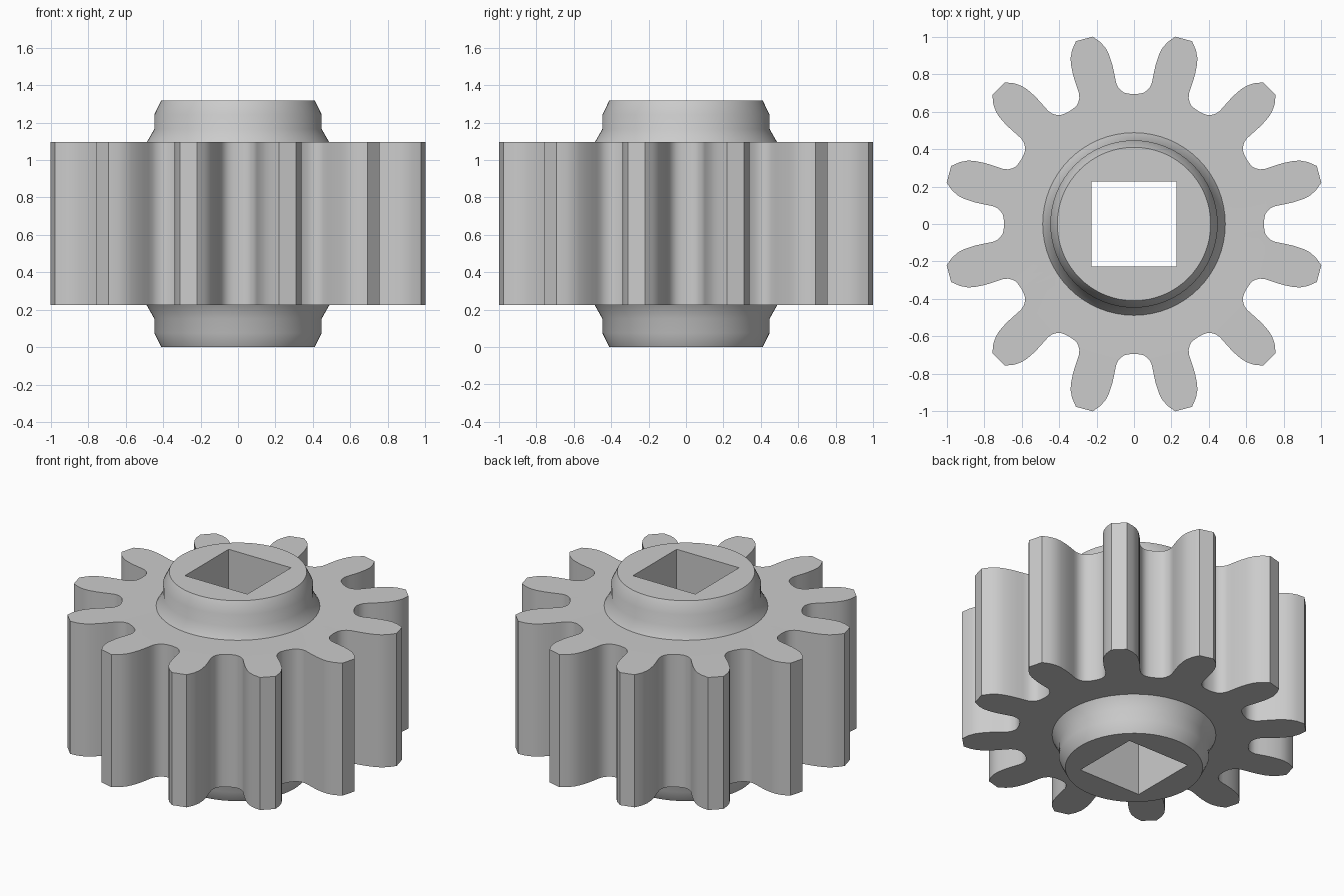
import bpy
import bmesh
import math

if "Cube" in bpy.data.objects:
    bpy.data.objects.remove(bpy.data.objects["Cube"], do_unlink=True)

TEETH = 12
HEIGHT = 1.318
GEAR_BOTTOM, GEAR_TOP = 0.224, 1.094 + 0.002
BORE = 0.227

# Half tooth, from root to tip: (half angle in degrees, radius)
FLANK = [(15, 0.694), (12.6, 0.697), (10.9, 0.703), (9.6, 0.715),
         (8.5, 0.733), (7.85, 0.755), (7.65, 0.785), (7.5, 0.82),
         (7.2, 0.865), (6.6, 0.915), (5.9, 0.95), (4.6, 0.987), (2.6, 1.025)]

# Lower collar: (radius, height)
COLLAR = [(0.41, 0.0), (0.447, 0.075), (0.447, 0.152), (0.488, GEAR_BOTTOM)]


def polar(angle, radius):
    a = math.radians(angle)
    return radius * math.cos(a), radius * math.sin(a)


def gear_outline():
    points = []
    for i in range(TEETH):
        middle = (i + 0.5) * 360 / TEETH
        points += [polar(middle - a, r) for a, r in FLANK]
        # The shared root point belongs to the next tooth
        points += [polar(middle + a, r) for a, r in reversed(FLANK[1:])]
    return points


def circle(radius, sides=64):
    return [polar(i * 360 / sides, radius) for i in range(sides)]


def add_loop(bm, points, z):
    verts = [bm.verts.new((x, y, z)) for x, y in points]
    edges = [bm.edges.new((v, verts[(i + 1) % len(verts)])) for i, v in enumerate(verts)]
    return verts, edges


def wall(bm, lower, upper):
    a, b = lower[0], upper[0]
    for i in range(len(a)):
        j = (i + 1) % len(a)
        bm.faces.new((a[i], a[j], b[j], b[i]))


def flat_ring(bm, outer, inner):
    bmesh.ops.triangle_fill(bm, edges=outer[1] + inner[1], use_beauty=True, normal=(0, 0, 1))


bm = bmesh.new()
square = [(BORE, BORE), (-BORE, BORE), (-BORE, -BORE), (BORE, -BORE)]

# Stepped collars, mirrored below and above the toothed body
lower = [add_loop(bm, circle(r), z) for r, z in COLLAR]
upper = [add_loop(bm, circle(r), HEIGHT - z) for r, z in COLLAR]
for collar in (lower, upper):
    for first, second in zip(collar, collar[1:]):
        wall(bm, first, second)

# Toothed body
outline = gear_outline()
teeth_low = add_loop(bm, outline, GEAR_BOTTOM)
teeth_high = add_loop(bm, outline, GEAR_TOP)
wall(bm, teeth_low, teeth_high)
flat_ring(bm, teeth_low, lower[-1])
flat_ring(bm, teeth_high, upper[-1])

# Square through bore and the collar end faces
bore_low = add_loop(bm, square, 0)
bore_high = add_loop(bm, square, HEIGHT)
wall(bm, bore_low, bore_high)
flat_ring(bm, lower[0], bore_low)
flat_ring(bm, upper[0], bore_high)

bmesh.ops.recalc_face_normals(bm, faces=bm.faces[:])
mesh = bpy.data.meshes.new("pinion_gear")
bm.to_mesh(mesh)
bm.free()
gear = bpy.data.objects.new("pinion_gear", mesh)
bpy.context.collection.objects.link(gear)

# Plain grey material
grey = bpy.data.materials.new("plain grey")
grey.use_nodes = True
colour = (0.6, 0.6, 0.6, 1)
grey.diffuse_color = colour
grey.node_tree.nodes["Principled BSDF"].inputs["Base Color"].default_value = colour
mesh.materials.append(grey)

# Smooth flanks with crisp rims
bpy.ops.object.select_all(action="DESELECT")
gear.select_set(True)
bpy.context.view_layer.objects.active = gear
bpy.ops.object.shade_smooth_by_angle(angle=math.radians(30))
